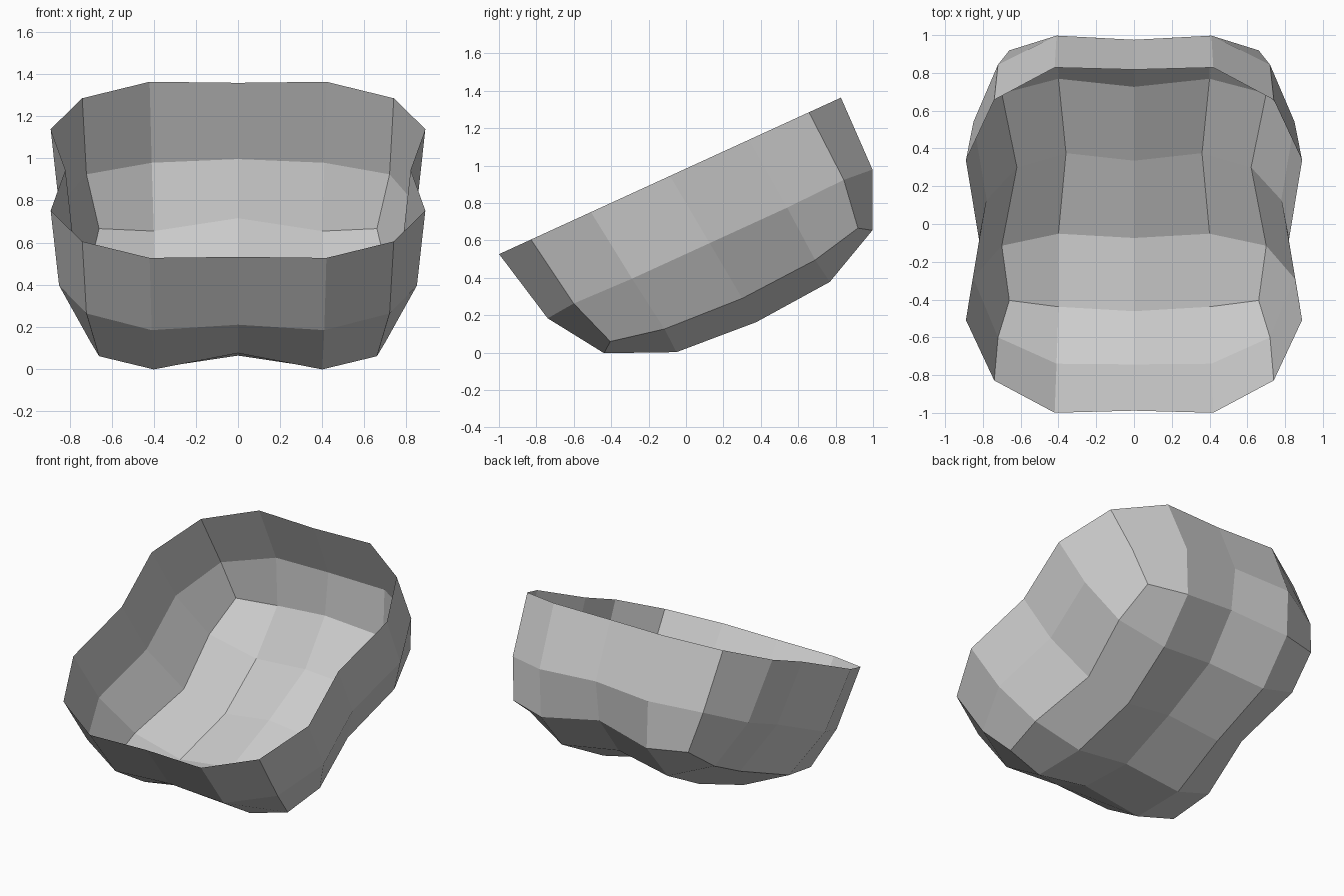
import bpy
import bmesh
import math
from mathutils import Matrix

cube = bpy.data.objects.get("Cube")
if cube:
    bpy.data.objects.remove(cube, do_unlink=True)

# Single grey material
grey = bpy.data.materials.new("plain_grey")
grey.use_nodes = True
colour = (0.6, 0.6, 0.6, 1)
grey.diffuse_color = colour
grey.node_tree.nodes["Principled BSDF"].inputs["Base Color"].default_value = colour

# One quarter of each ring, from the middle of the end to the middle of the side
rim = [(0, .993, .895), (.42, 1.005, .895), (.74, .817, .895), (.89, .465, .895), (.82, 0, .895)]
waist = [(0, .945, .5), (.41, .955, .475), (.72, .794, .489), (.85, .456, .48), (.78, 0, .48)]
base = [(0, .77, .26), (.4, .789, .18), (.66, .728, .223), (.7, .443, .163), (.62, 0, .139)]
# Floor points inside the base ring: end ridge, end side, centre side, centre ridge
floor = [(0, .44, .088), (.4, .451, .024), (.36, 0, -.008), (0, 0, .07)]

bm = bmesh.new()
rings = [[bm.verts.new(p) for p in ring] for ring in (rim, waist, base)]
ridge, inner, middle, centre = [bm.verts.new(p) for p in floor]

# Walls
for upper, lower in zip(rings, rings[1:]):
    for i in range(len(upper) - 1):
        bm.faces.new((upper[i], upper[i + 1], lower[i + 1], lower[i]))

# Floor
end, end_side, corner, side, side_mid = rings[-1]
for quad in ((end, end_side, inner, ridge), (end_side, corner, side, inner),
             (inner, side, side_mid, middle), (ridge, inner, middle, centre)):
    bm.faces.new(quad)

# Mirror the quarter into the full bowl
for axis in "XY":
    bmesh.ops.mirror(bm, geom=bm.verts[:] + bm.edges[:] + bm.faces[:],
                     axis=axis, merge_dist=0.0001)
bmesh.ops.remove_doubles(bm, verts=bm.verts, dist=0.0001)
bmesh.ops.recalc_face_normals(bm, faces=bm.faces)

# Lean the walls slightly, then tilt the whole bowl back
lean = Matrix.Identity(4)
lean[1][2] = -0.103
shift = Matrix.Translation((0, 0.408, 0))
tilt = Matrix.Rotation(math.radians(24.6), 4, "X")
bm.transform(tilt @ shift @ lean)

mesh = bpy.data.meshes.new("open_bowl")
bm.to_mesh(mesh)
bm.free()
mesh.materials.append(grey)
bowl = bpy.data.objects.new("open_bowl", mesh)
bpy.context.collection.objects.link(bowl)
